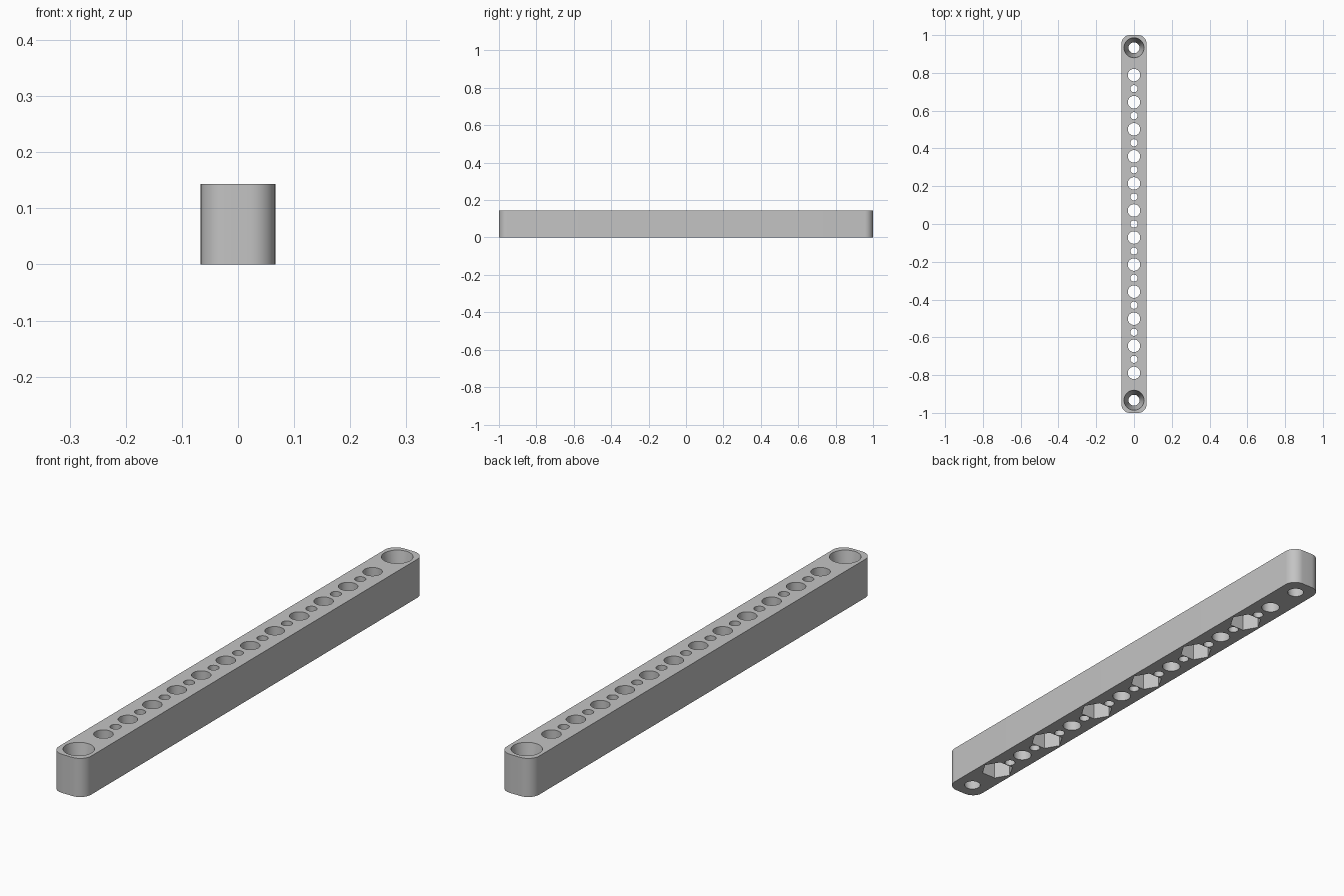
import bpy, bmesh, math
from mathutils import Matrix

cube = bpy.data.objects.get("Cube")
if cube:
    bpy.data.objects.remove(cube, do_unlink=True)

WIDTH, LENGTH, HEIGHT, CORNER = 0.133, 2.0, 0.143, 0.045
PITCH = 0.1433
END_Y = 0.933

grey = bpy.data.materials.new("plain grey")
grey.use_nodes = True
colour = (0.55, 0.55, 0.55, 1)
grey.diffuse_color = colour
grey.node_tree.nodes["Principled BSDF"].inputs["Base Color"].default_value = colour


def make_object(name, bm):
    mesh = bpy.data.meshes.new(name)
    bmesh.ops.recalc_face_normals(bm, faces=bm.faces)
    bm.to_mesh(mesh)
    bm.free()
    obj = bpy.data.objects.new(name, mesh)
    bpy.context.collection.objects.link(obj)
    mesh.materials.append(grey)
    return obj


def add_plug(bm, y, z0, z1, r0, r1, sides=48):
    """Vertical cylinder, cone or prism between two heights."""
    bmesh.ops.create_cone(bm, cap_ends=True, segments=sides, radius1=r0, radius2=r1,
                          depth=z1 - z0, matrix=Matrix.Translation((0, y, (z0 + z1) / 2)))


# Bar with rounded upright corners
bm = bmesh.new()
bmesh.ops.create_cube(bm, size=1, matrix=Matrix.Translation((0, 0, HEIGHT / 2))
                      @ Matrix.Diagonal((WIDTH, LENGTH, HEIGHT, 1)))
upright = [e for e in bm.edges if abs(e.verts[0].co.z - e.verts[1].co.z) > HEIGHT / 2]
bmesh.ops.bevel(bm, geom=upright, offset=CORNER, segments=12, profile=0.5, affect='EDGES')
bar = make_object("drilled_bar", bm)

# Through holes: large ones with smaller ones between
bm = bmesh.new()
for i in range(12):
    add_plug(bm, (i - 5.5) * PITCH, -0.05, HEIGHT + 0.05, 0.033, 0.033)
for i in range(11):
    add_plug(bm, (i - 5) * PITCH, -0.05, HEIGHT + 0.05, 0.019, 0.019, 32)

# Tapered holes at both ends, wide at the top
slope = (0.053 - 0.029) / HEIGHT
for side in (-1, 1):
    add_plug(bm, side * END_Y, -0.05, HEIGHT + 0.05,
             0.029 - 0.05 * slope, 0.053 + 0.05 * slope)
holes = make_object("hole_cutter", bm)

# Hexagonal nut pockets under every other large hole
bm = bmesh.new()
for i in range(0, 12, 2):
    add_plug(bm, (i - 5.5) * PITCH, -0.05, 0.07, 0.059, 0.059, 6)
# Turn corners to the sides
for v in bm.verts:
    centre = round(v.co.y / PITCH + 5.5)
    i = min(range(0, 12, 2), key=lambda k: abs(k - (v.co.y / PITCH + 5.5)))
    y = (i - 5.5) * PITCH
    a = round((math.atan2(v.co.y - y, v.co.x)) / (math.pi / 6))
    if a % 2:
        a += 1
    v.co.x = 0.059 * math.cos(a * math.pi / 6)
    v.co.y = y + 0.059 * math.sin(a * math.pi / 6)
pockets = make_object("nut_pocket_cutter", bm)

# Cut everything out of the bar
bpy.ops.object.select_all(action='DESELECT')
bpy.context.view_layer.objects.active = bar
bar.select_set(True)
for cutter in (holes, pockets):
    cutter.hide_render = True
    cut = bar.modifiers.new(cutter.name, 'BOOLEAN')
    cut.operation = 'DIFFERENCE'
    cut.solver = 'EXACT'
    cut.object = cutter
    bpy.ops.object.modifier_apply(modifier=cut.name)
    bpy.data.objects.remove(cutter, do_unlink=True)

bpy.ops.object.shade_smooth_by_angle(angle=math.radians(30))
